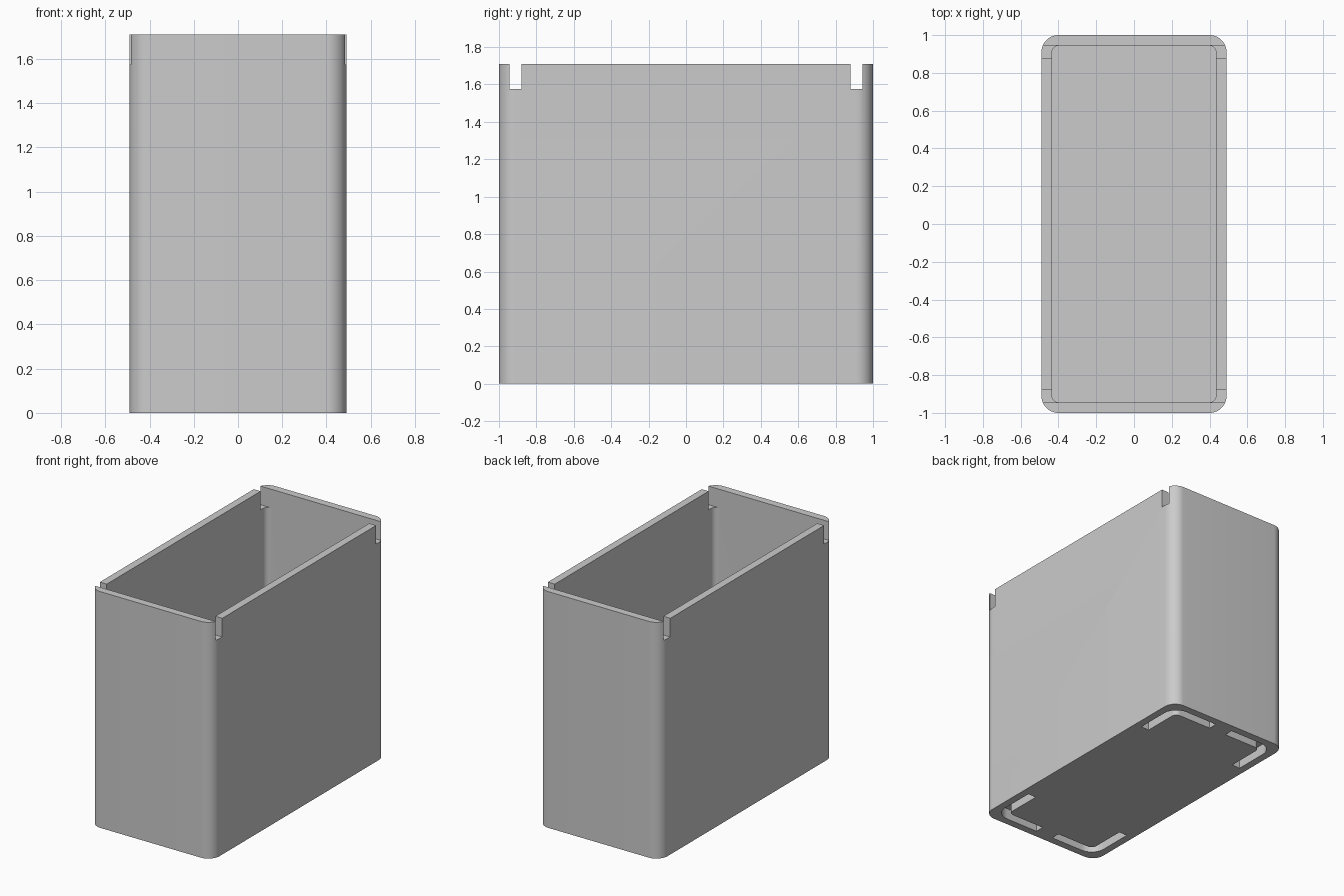
import bpy, bmesh, math

cube = bpy.data.objects.get("Cube")
if cube:
    bpy.data.objects.remove(cube, do_unlink=True)

HX, HY, HEIGHT = 0.49, 1.0, 1.71
WALL = 0.055
FLOOR = 0.12
GROOVE_DEPTH = 0.08

gray = bpy.data.materials.new("light gray")
gray.use_nodes = True
gray.diffuse_color = (0.6, 0.6, 0.6, 1)
gray.node_tree.nodes["Principled BSDF"].inputs["Base Color"].default_value = (0.6, 0.6, 0.6, 1)


def arc(cx, cy, r, start, steps=12):
    """Quarter circle, counter-clockwise from the start angle."""
    angles = [start + math.pi / 2 * i / steps for i in range(steps + 1)]
    return [(cx + r * math.cos(a), cy + r * math.sin(a)) for a in angles]


def rounded_rect(hx, hy, r):
    points = []
    for i, (sx, sy) in enumerate([(1, 1), (-1, 1), (-1, -1), (1, -1)]):
        points += arc(sx * (hx - r), sy * (hy - r), r, i * math.pi / 2)
    return points


def prism(name, outlines, z0, z1):
    """One object holding each outline extruded from z0 to z1."""
    bm = bmesh.new()
    for outline in outlines:
        base = bm.faces.new([bm.verts.new((x, y, z0)) for x, y in outline])
        new = bmesh.ops.extrude_face_region(bm, geom=[base], use_keep_orig=True)
        verts = [g for g in new["geom"] if isinstance(g, bmesh.types.BMVert)]
        bmesh.ops.translate(bm, verts=verts, vec=(0, 0, z1 - z0))
    bmesh.ops.recalc_face_normals(bm, faces=bm.faces)
    mesh = bpy.data.meshes.new(name)
    bm.to_mesh(mesh)
    bm.free()
    mesh.materials.append(gray)
    obj = bpy.data.objects.new(name, mesh)
    bpy.context.collection.objects.link(obj)
    return obj


def cut(target, cutter):
    cutter.hide_render = True
    mod = target.modifiers.new(cutter.name, "BOOLEAN")
    mod.operation = "DIFFERENCE"
    mod.solver = "EXACT"
    mod.object = cutter
    bpy.context.view_layer.objects.active = target
    bpy.ops.object.modifier_apply(modifier=mod.name)
    bpy.data.objects.remove(cutter, do_unlink=True)


# Outer body and open cavity
box = prism("open_box", [rounded_rect(HX, HY, 0.09)], 0, HEIGHT)
cavity = prism("cavity", [rounded_rect(HX - WALL, HY - WALL, 0.04)], FLOOR, HEIGHT + 0.1)
cut(box, cavity)

# Notches in the long walls, next to each end wall
slots = []
for s in (1, -1):
    near, far = s * 0.88, s * (HY - WALL)
    slots.append([(-0.6, near), (0.6, near), (0.6, far), (-0.6, far)])
cut(box, prism("notches", slots, 1.575, HEIGHT + 0.1))

# L-shaped grooves under the four corners
gx, gy, width, inner_r = HX - WALL, HY - WALL, 0.065, 0.04
end_x, end_y = 0.07, 0.595
cx, cy = gx - width - inner_r, gy - width - inner_r
corner = [(gx, end_y)] + arc(cx, cy, inner_r + width, 0) + [(end_x, gy), (end_x, gy - width)]
corner += arc(cx, cy, inner_r, 0)[::-1] + [(gx - width, end_y)]
grooves = [[(sx * x, sy * y) for x, y in corner] for sx in (1, -1) for sy in (1, -1)]
cut(box, prism("grooves", grooves, -0.1, GROOVE_DEPTH))

# Smooth rounded corners, sharp rims
bpy.ops.object.select_all(action="DESELECT")
box.select_set(True)
bpy.context.view_layer.objects.active = box
bpy.ops.object.shade_smooth_by_angle(angle=math.radians(30))
